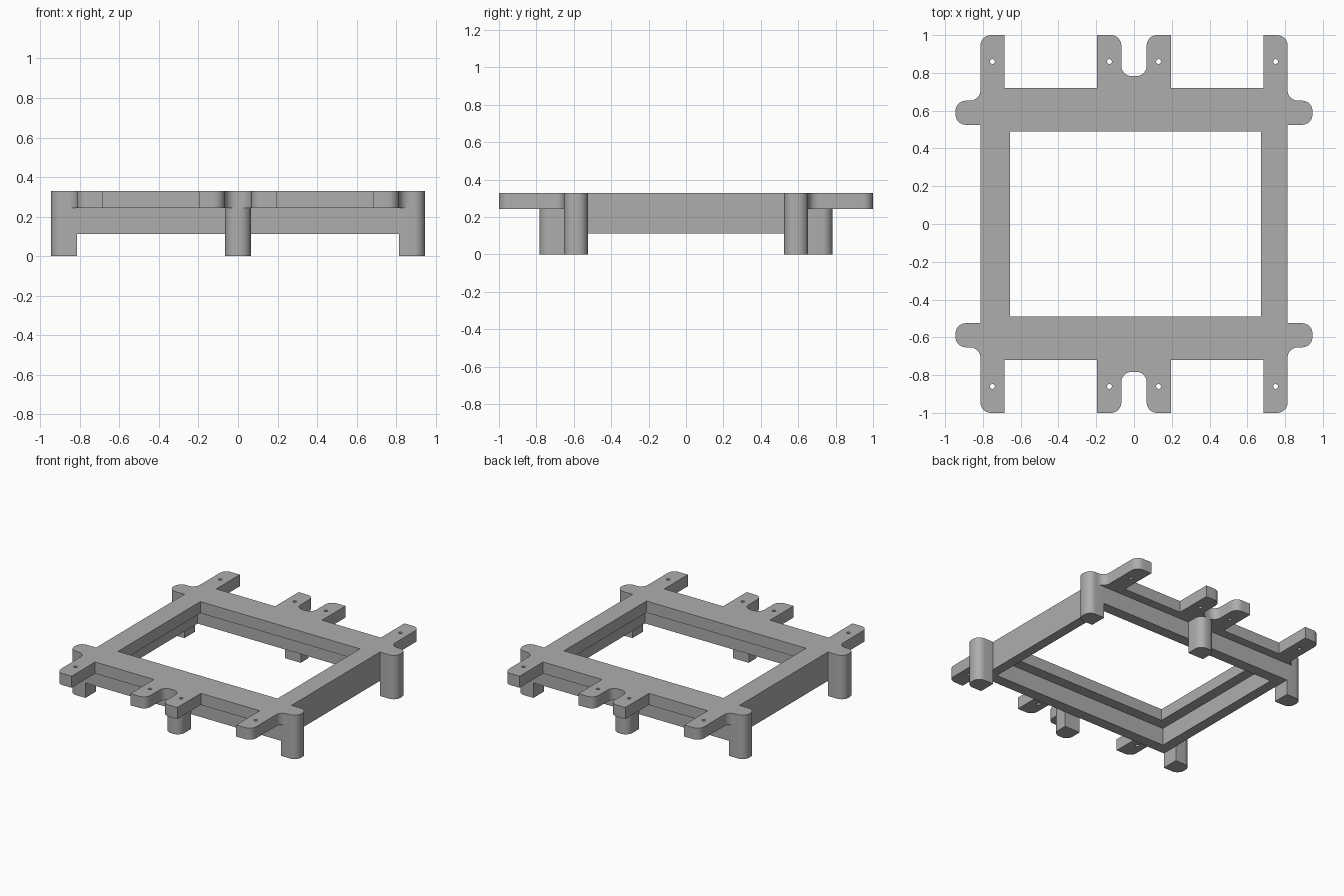
import bpy, math
from mathutils import Vector

cube = bpy.data.objects.get("Cube")
if cube:
    bpy.data.objects.remove(cube, do_unlink=True)

GREY = (0.42, 0.42, 0.42, 1.0)
mat = bpy.data.materials.new("plain_grey")
mat.use_nodes = True
mat.diffuse_color = GREY
mat.node_tree.nodes["Principled BSDF"].inputs["Base Color"].default_value = GREY


def rounded(corners, steps=8):
    """Closed outline from (x, y, radius) right-angle corners."""
    pts = []
    n = len(corners)
    for i, (x, y, r) in enumerate(corners):
        p = Vector((x, y))
        if r == 0:
            pts.append(p)
            continue
        a = (Vector(corners[i - 1][:2]) - p).normalized() * r
        b = (Vector(corners[(i + 1) % n][:2]) - p).normalized() * r
        for k in range(steps + 1):
            t = math.pi / 2 * k / steps
            pts.append(p + a * (1 - math.sin(t)) + b * (1 - math.cos(t)))
    return pts


def box(x0, x1, y0, y1):
    return rounded([(x0, y0, 0), (x1, y0, 0), (x1, y1, 0), (x0, y1, 0)])


def circle(x, y, r, n=16):
    return [Vector((x + r * math.cos(math.tau * k / n), y + r * math.sin(math.tau * k / n)))
            for k in range(n)]


def slab(name, loops, z0, z1):
    """Extrude an outline with optional holes between two heights."""
    curve = bpy.data.curves.new(name, "CURVE")
    curve.dimensions = "2D"
    curve.fill_mode = "BOTH"
    curve.extrude = (z1 - z0) / 2
    for pts in loops:
        spline = curve.splines.new("POLY")
        spline.points.add(len(pts) - 1)
        for sp, p in zip(spline.points, pts):
            sp.co = (p.x, p.y, 0, 1)
        spline.use_cyclic_u = True
    obj = bpy.data.objects.new(name, curve)
    obj.location.z = (z0 + z1) / 2
    bpy.context.collection.objects.link(obj)
    bpy.ops.object.select_all(action="DESELECT")
    obj.select_set(True)
    bpy.context.view_layer.objects.active = obj
    bpy.ops.object.convert(target="MESH")
    obj = bpy.context.object
    # Weld caps to walls
    bpy.ops.object.mode_set(mode="EDIT")
    bpy.ops.mesh.select_all(action="SELECT")
    bpy.ops.mesh.remove_doubles(threshold=0.0001)
    bpy.ops.mesh.normals_make_consistent(inside=False)
    bpy.ops.object.mode_set(mode="OBJECT")
    obj.data.materials.clear()
    obj.data.materials.append(mat)
    bpy.ops.object.shade_smooth_by_angle(angle=math.radians(30))
    return obj


WALL_X, WALL_Y = 0.813, 0.653   # outer faces of the lower frame
LEG_X, LEG_Y = 0.945, 0.783     # outer faces of the legs
R = 0.055
TOP, UNDER, FRAME_Z = 0.33, 0.243, 0.113

# Top plate: one quarter of the outline, mirrored around
quarter = [(0.067, LEG_Y, R), (0.067, 1, R), (0.195, 1, 0), (0.195, 0.72, 0),
           (0.685, 0.72, 0), (0.685, 1, 0), (WALL_X, 1, R), (WALL_X, WALL_Y, R),
           (LEG_X, WALL_Y, R), (LEG_X, 0.525, R), (WALL_X, 0.525, 0)]
half = quarter + [(x, -y, r) for x, y, r in reversed(quarter)]
outline = half + [(-x, y, r) for x, y, r in reversed(half)]
window = box(-0.656, 0.672, -0.49, 0.49)
holes = [circle(sx * x, sy * 0.86, 0.013)
         for x in (0.13, 0.75) for sx in (-1, 1) for sy in (-1, 1)]
slab("top_plate", [rounded(outline), window] + holes, UNDER, TOP)

# Lower frame, set back so the plate forms a ledge inside
slab("lower_frame", [box(-WALL_X, WALL_X, -WALL_Y, WALL_Y),
                     box(-0.735, 0.74, -0.57, 0.57)], FRAME_Z, UNDER)

# Legs: four at the sides, two at front and back centre
for sy, end in ((-1, "front"), (1, "back")):
    for sx, side in ((-1, "right"), (1, "left")):
        leg = [(WALL_X, 0.525, 0), (LEG_X, 0.525, R), (LEG_X, WALL_Y, R), (WALL_X, WALL_Y, 0)]
        slab(f"{end}_{side}_leg", [rounded([(sx * x, sy * y, r) for x, y, r in leg])], 0, UNDER)
    leg = [(-0.065, WALL_Y, 0), (0.065, WALL_Y, 0), (0.065, LEG_Y, R), (-0.065, LEG_Y, R)]
    slab(f"{end}_centre_leg", [rounded([(x, sy * y, r) for x, y, r in leg])], 0, UNDER)
